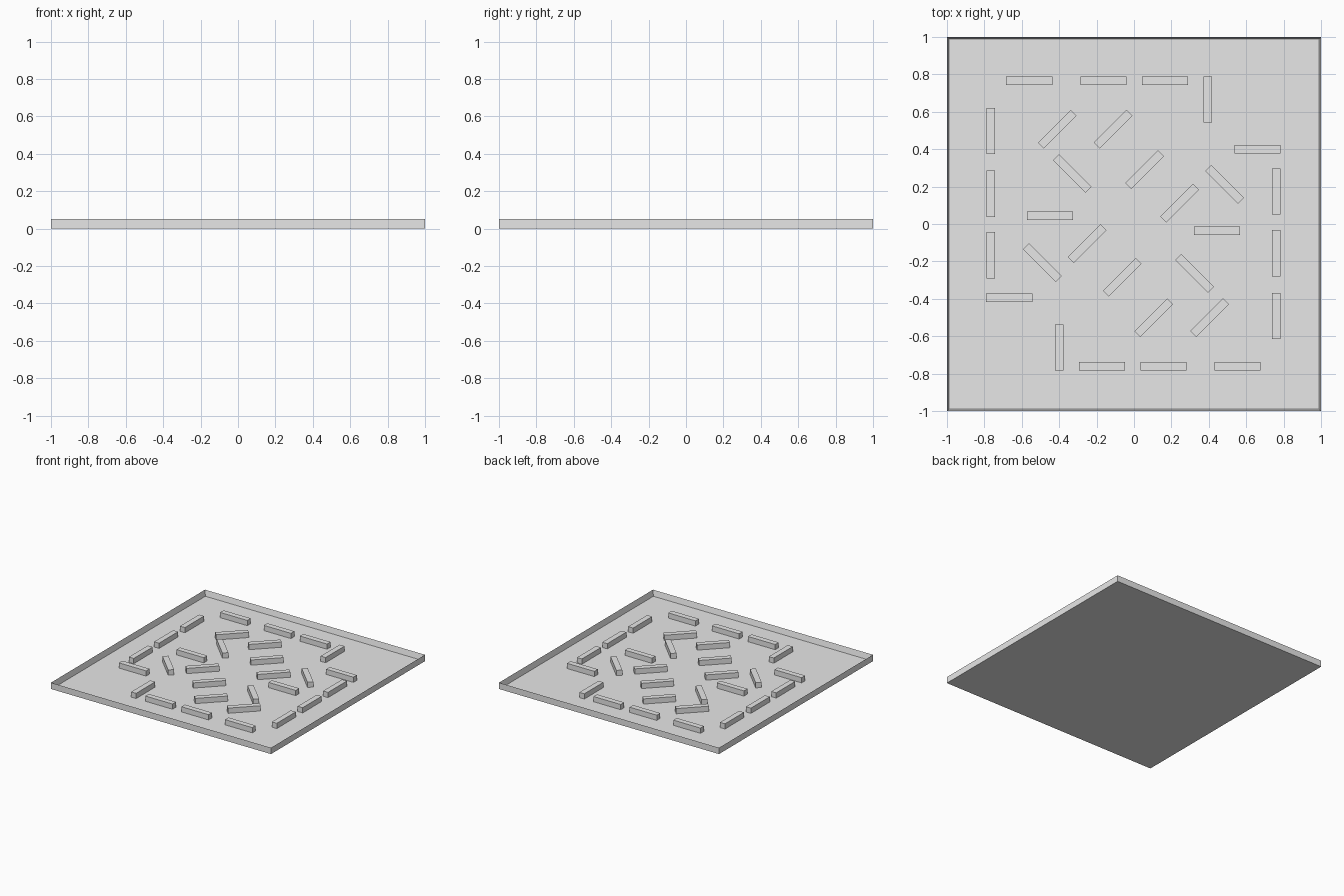
import bpy
import bmesh
from math import radians, cos, sin, pi
from mathutils import Vector

cube = bpy.data.objects.get("Cube")
if cube:
    bpy.data.objects.remove(cube, do_unlink=True)

grey = bpy.data.materials.new("plain grey")
grey.use_nodes = True
colour = (0.8, 0.8, 0.8, 1)
grey.diffuse_color = colour
grey.node_tree.nodes["Principled BSDF"].inputs["Base Color"].default_value = colour

FLOOR, HEIGHT, WALL = 0.005, 0.052, 0.011
BLOCK_SIZE = (0.247, 0.045, 0.043)


def box_bmesh(size):
    """A box standing on z = 0, centred in x and y."""
    bm = bmesh.new()
    bmesh.ops.create_cube(bm, size=1)
    bmesh.ops.translate(bm, verts=bm.verts, vec=(0, 0, 0.5))
    bmesh.ops.scale(bm, verts=bm.verts, vec=size)
    return bm


def to_mesh(bm, name):
    mesh = bpy.data.meshes.new(name)
    bm.to_mesh(mesh)
    bm.free()
    mesh.materials.append(grey)
    return mesh


def add(name, mesh, location=(0, 0, 0), angle=0):
    obj = bpy.data.objects.new(name, mesh)
    obj.location = location
    obj.rotation_euler.z = angle
    bpy.context.collection.objects.link(obj)
    return obj


# Tray: a slab whose top is inset for the rim and sunk down to the thin floor
bm = box_bmesh((2, 2, HEIGHT))
bm.faces.ensure_lookup_table()
top = max(bm.faces, key=lambda f: f.calc_center_median().z)
bmesh.ops.inset_region(bm, faces=[top], thickness=WALL, use_even_offset=True)
bmesh.ops.translate(bm, verts=top.verts, vec=(0, 0, FLOOR - HEIGHT))
add("tray", to_mesh(bm, "tray"))

# Blocks: half the layout as angle -> positions, repeated by a half turn
block = to_mesh(box_bmesh(BLOCK_SIZE), "block")
layout = {
    0: [(-0.56, 0.766), (-0.163, 0.766), (0.165, 0.766), (0.661, 0.4), (-0.449, 0.043)],
    90: [(0.394, 0.666), (0.761, 0.173), (0.761, -0.156), (0.761, -0.492)],
    45: [(-0.41, 0.507), (-0.112, 0.507), (0.057, 0.291), (0.244, 0.111)],
    -45: [(-0.33, 0.27), (0.484, 0.212)],
}
pivot = Vector((-0.003, 0.003))
for angle, spots in layout.items():
    for spot in spots:
        offset = Vector(spot) - pivot
        for side in (1, -1):
            x, y = pivot + side * offset
            add("block", block, (x, y, FLOOR), radians(angle))
